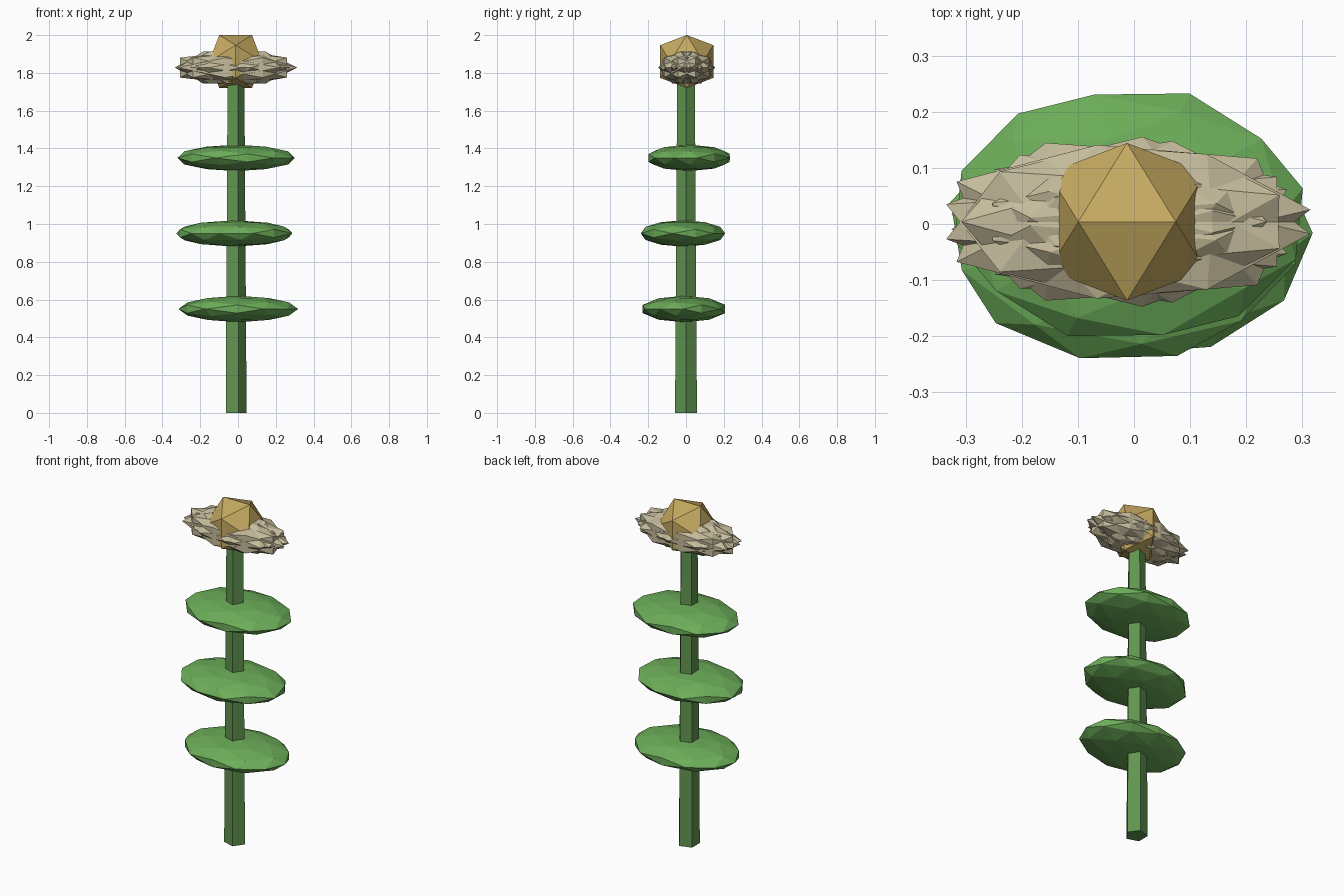
import bpy, bmesh, math
from mathutils import Matrix, Vector

if "Cube" in bpy.data.objects:
    bpy.data.objects.remove(bpy.data.objects["Cube"])

CX = -0.0155  # stem axis


def material(name, rgb):
    m = bpy.data.materials.new(name)
    m.diffuse_color = (*rgb, 1)
    m.use_nodes = True
    m.node_tree.nodes["Principled BSDF"].inputs["Base Color"].default_value = m.diffuse_color
    return m


stem_green = material("stem_green", (0.12, 0.30, 0.08))
leaf_green = material("leaf_green", (0.15, 0.42, 0.10))
cream = material("cream", (0.56, 0.50, 0.33))
gold = material("gold", (0.56, 0.40, 0.12))


def finish(bm, name, mat):
    me = bpy.data.meshes.new(name)
    bm.to_mesh(me)
    bm.free()
    me.materials.append(mat)
    ob = bpy.data.objects.new(name, me)
    bpy.context.collection.objects.link(ob)
    return ob


def ico(name, subdiv, centre, scale, spin, mat):
    """Icosphere with an edge on top, spun about z and then squashed."""
    bm = bmesh.new()
    m = (Matrix.Translation(centre) @ Matrix.Diagonal((*scale, 1))
         @ Matrix.Rotation(math.radians(spin), 4, 'Z')
         @ Matrix.Rotation(-math.radians(31.717), 4, 'Y'))
    bmesh.ops.create_icosphere(bm, subdivisions=subdiv, radius=1, matrix=m)
    return finish(bm, name, mat)


# five-sided tapered stem with a corner towards +x
bm = bmesh.new()
bmesh.ops.create_cone(bm, cap_ends=True, segments=5, radius1=0.061, radius2=0.049,
                      depth=1.8, matrix=Matrix.Translation((CX, 0, 0.9))
                      @ Matrix.Rotation(-math.pi / 2, 4, 'Z'))
finish(bm, "stem", stem_green)

# three flat leaves threaded on the stem
for i, (x, y, z, spin) in enumerate([(0.0015, -0.011, 0.55, -33),
                                     (-0.0195, -0.016, 0.95, -104),
                                     (-0.0095, 0.0165, 1.35, -20)]):
    ico(f"leaf_{i + 1}", 2, (x, y, z), (0.317, 0.23, 0.07), spin, leaf_green)

# ring of overlapping petals
N = 9
for i in range(N):
    a = math.pi + i * math.tau / N
    c = Vector((CX + 0.02 * math.cos(a), 0.004 + 0.02 * math.sin(a), 1.828))
    ico(f"petal_{i + 1}", 1, c, (0.32, 0.14, 0.1), math.degrees(a) + 90, cream)

# flower centre
ico("flower_centre", 1, (-0.0125, 0.004, 1.86), (0.165, 0.165, 0.165), 0, gold)
